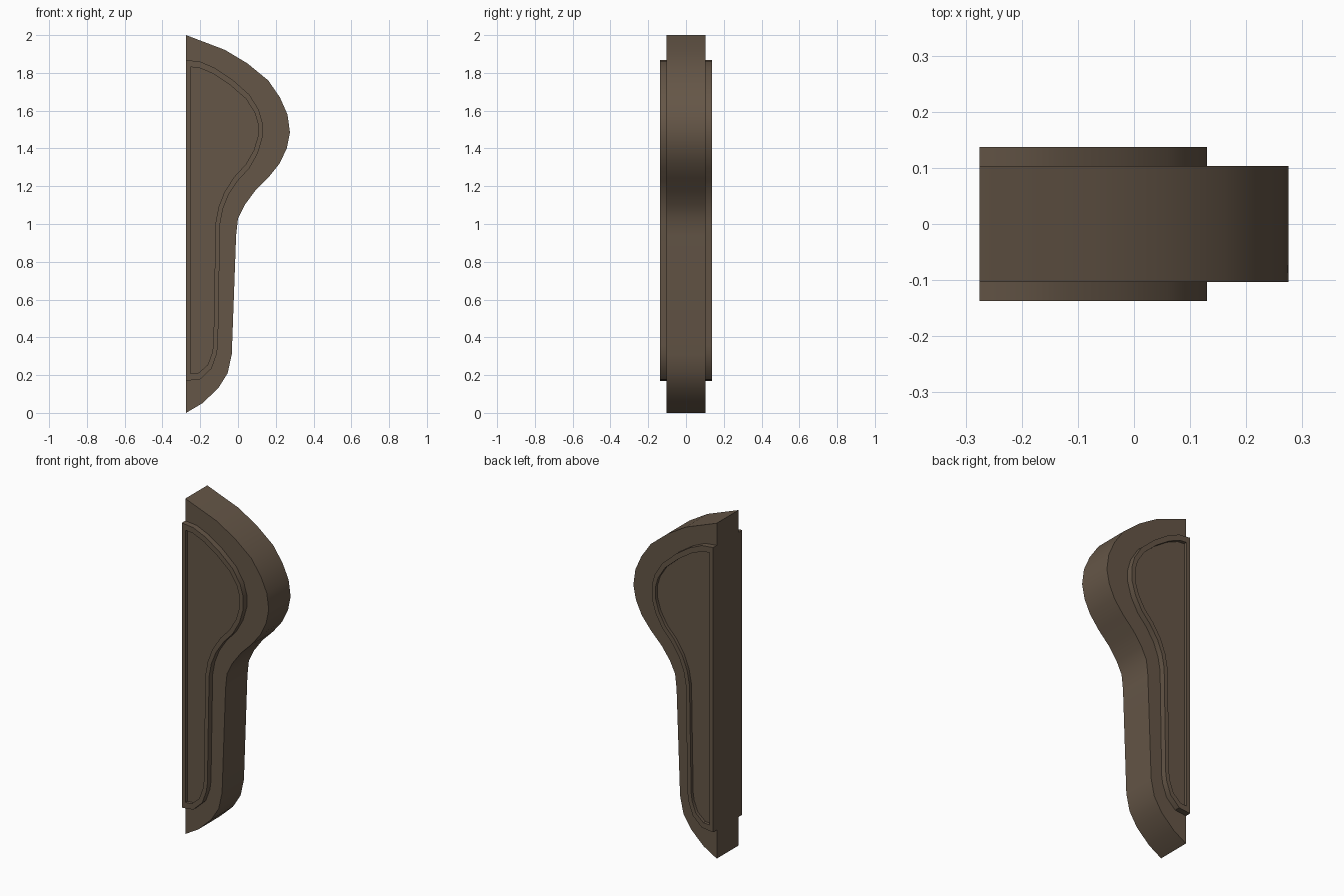
import bpy, bmesh, math
from mathutils import Vector

if "Cube" in bpy.data.objects:
    bpy.data.objects.remove(bpy.data.objects["Cube"])

mat = bpy.data.materials.new("dark brown")
mat.diffuse_color = (0.130, 0.093, 0.063, 1)
mat.use_nodes = True
mat.node_tree.nodes["Principled BSDF"].inputs["Base Color"].default_value = mat.diffuse_color

# Profiles as (x, z), counter-clockwise from the bottom left corner
BODY = [(-.275, 0), (-.19, .05), (-.105, .13), (-.055, .21), (-.033, .31),
        (-.010, .94), (0, 1.03), (.035, 1.10), (.09, 1.175), (.16, 1.245),
        (.22, 1.32), (.258, 1.40), (.275, 1.485), (.262, 1.58), (.222, 1.67),
        (.16, 1.76), (.05, 1.85), (-.07, 1.922), (-.275, 2.0)]
PANEL = [(-.275, .170), (-.2, .178), (-.14, .235), (-.113, .31), (-.106, .36),
         (-.095, 1.0), (-.08, 1.08), (-.05, 1.155), (0, 1.23), (.06, 1.295),
         (.105, 1.375), (.13, 1.46), (.13, 1.535), (.11, 1.605), (.06, 1.685),
         (-.03, 1.765), (-.12, 1.825), (-.2, 1.860), (-.275, 1.868)]


def inset(pts, d, zscale):
    """Mitred inward offset, a little wider at the top and bottom."""
    out = []
    for i, p in enumerate(pts):
        a, b, c = (Vector(q) for q in (pts[i - 1], p, pts[(i + 1) % len(pts)]))
        e, f = (b - a).normalized(), (c - b).normalized()
        n, m = Vector((-e.y, e.x)), Vector((-f.y, f.x))
        v = (n + m) * (d / (1 + n.dot(m)))
        out.append((b.x + v.x, b.y + v.y * zscale))
    return out


def loft(name, rings):
    """Joins (profile, y) rings into a closed solid."""
    bm = bmesh.new()
    loops = [[bm.verts.new((x, y, z)) for x, z in pts] for pts, y in rings]
    n = len(loops[0])
    for r, s in zip(loops, loops[1:]):
        for i in range(n):
            j = (i + 1) % n
            bm.faces.new((r[i], r[j], s[j], s[i]))
    bm.faces.new(loops[0])
    bm.faces.new(loops[-1][::-1])
    bmesh.ops.recalc_face_normals(bm, faces=bm.faces)
    me = bpy.data.meshes.new(name)
    bm.to_mesh(me)
    bm.free()
    me.materials.append(mat)
    ob = bpy.data.objects.new(name, me)
    bpy.context.collection.objects.link(ob)
    bpy.ops.object.select_all(action='DESELECT')
    ob.select_set(True)
    bpy.context.view_layer.objects.active = ob
    bpy.ops.object.shade_smooth_by_angle(angle=math.radians(35))
    return ob


# Main slab
loft("body", [(BODY, -.103), (BODY, .103)])

# Raised rims with recessed panels, front and back
inner = inset(PANEL, .024, 1.4)
for name, s in (("front_panel", -1), ("back_panel", 1)):
    loft(name, [(PANEL, s * .09), (PANEL, s * .137),
                (inner, s * .137), (inner, s * .118)])
